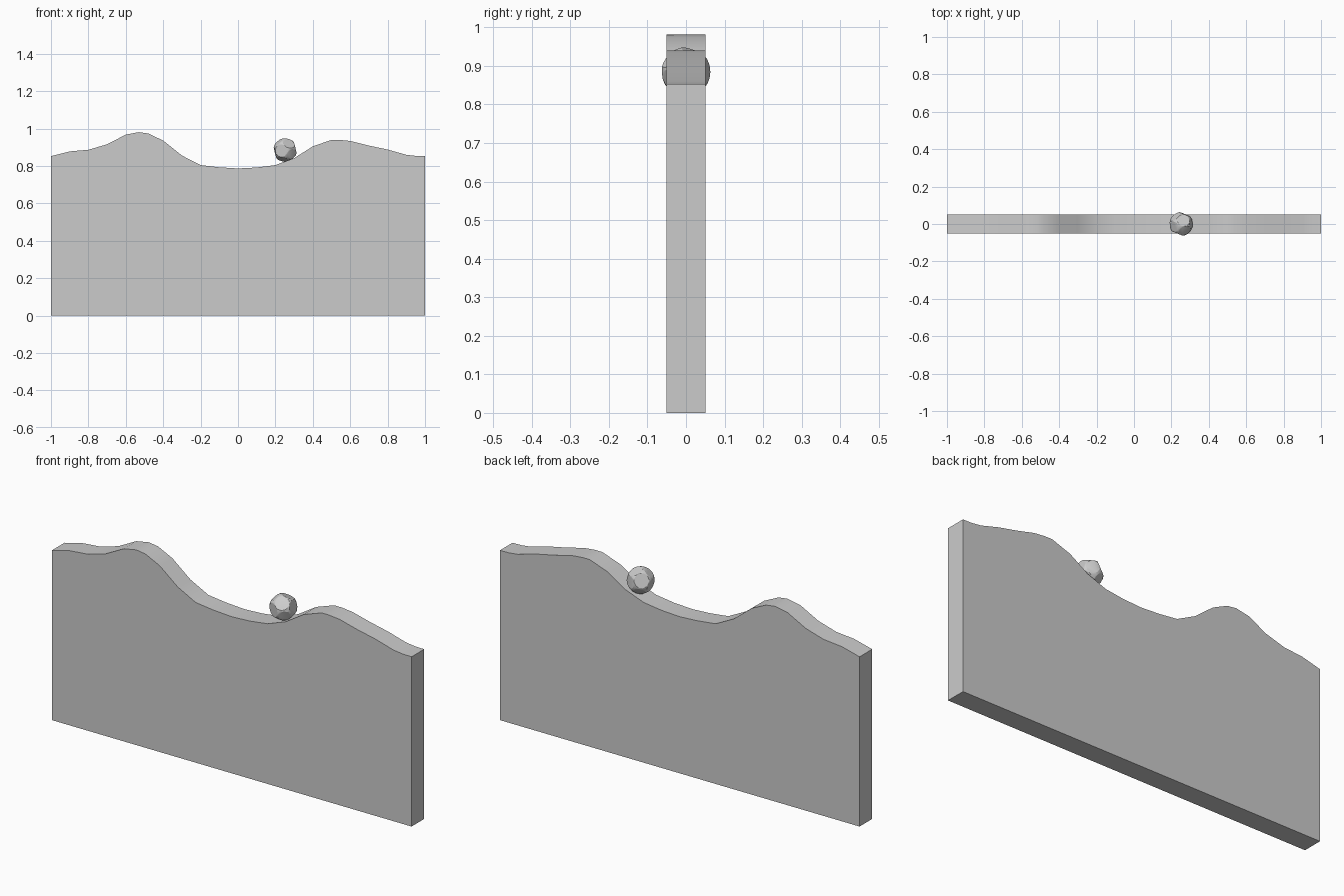
import bpy, bmesh, math, random
from mathutils import Vector, Euler

if "Cube" in bpy.data.objects:
    bpy.data.objects.remove(bpy.data.objects["Cube"])


def finish(name, bm, angle):
    bmesh.ops.recalc_face_normals(bm, faces=bm.faces[:])
    mesh = bpy.data.meshes.new(name)
    bm.to_mesh(mesh)
    bm.free()
    ob = bpy.data.objects.new(name, mesh)
    bpy.context.collection.objects.link(ob)
    bpy.ops.object.select_all(action='DESELECT')
    ob.select_set(True)
    bpy.context.view_layer.objects.active = ob
    bpy.ops.object.shade_smooth_by_angle(angle=math.radians(angle))
    return ob


# Hill slab: wavy profile extruded through the depth
ridge = [(-1, .853), (-.9, .878), (-.8, .887), (-.7, .916), (-.6, .968),
         (-.53, .981), (-.48, .974), (-.4, .936), (-.3, .856), (-.2, .805),
         (-.1, .793), (0, .787), (.1, .792), (.2, .805), (.3, .842),
         (.4, .905), (.5, .94), (.54, .94), (.6, .934), (.7, .909),
         (.8, .888), (.9, .86), (.95, .854), (1, .853)]
bm = bmesh.new()
outline = [(-1, 0)] + ridge + [(1, 0)]
face = bm.faces.new([bm.verts.new((x, -.05, z)) for x, z in outline])
ext = bmesh.ops.extrude_face_region(bm, geom=[face])
bmesh.ops.translate(bm, vec=(0, .1, 0),
                    verts=[v for v in ext['geom'] if isinstance(v, bmesh.types.BMVert)])
finish('hill_slab', bm, 35)

# Boulder: ball chipped flat by slightly uneven planes
random.seed(4)
bm = bmesh.new()
bmesh.ops.create_icosphere(bm, subdivisions=3, radius=.064)
phi = (1 + 5 ** .5) / 2
turn = Euler((.25, .3, .2))
for a in (-1, 1):
    for b in (-phi, phi):
        for n in ((0, a, b), (a, b, 0), (b, 0, a)):
            normal = Vector(n).normalized()
            normal.rotate(turn)
            cut = bmesh.ops.bisect_plane(
                bm, geom=bm.verts[:] + bm.edges[:] + bm.faces[:],
                plane_co=normal * random.uniform(.053, .058),
                plane_no=normal, clear_outer=True)
            rim = [e for e in cut['geom_cut'] if isinstance(e, bmesh.types.BMEdge)]
            if rim:
                bmesh.ops.contextual_create(bm, geom=rim)
boulder = finish('boulder', bm, 25)
boulder.location = (.252, 0, .885)
